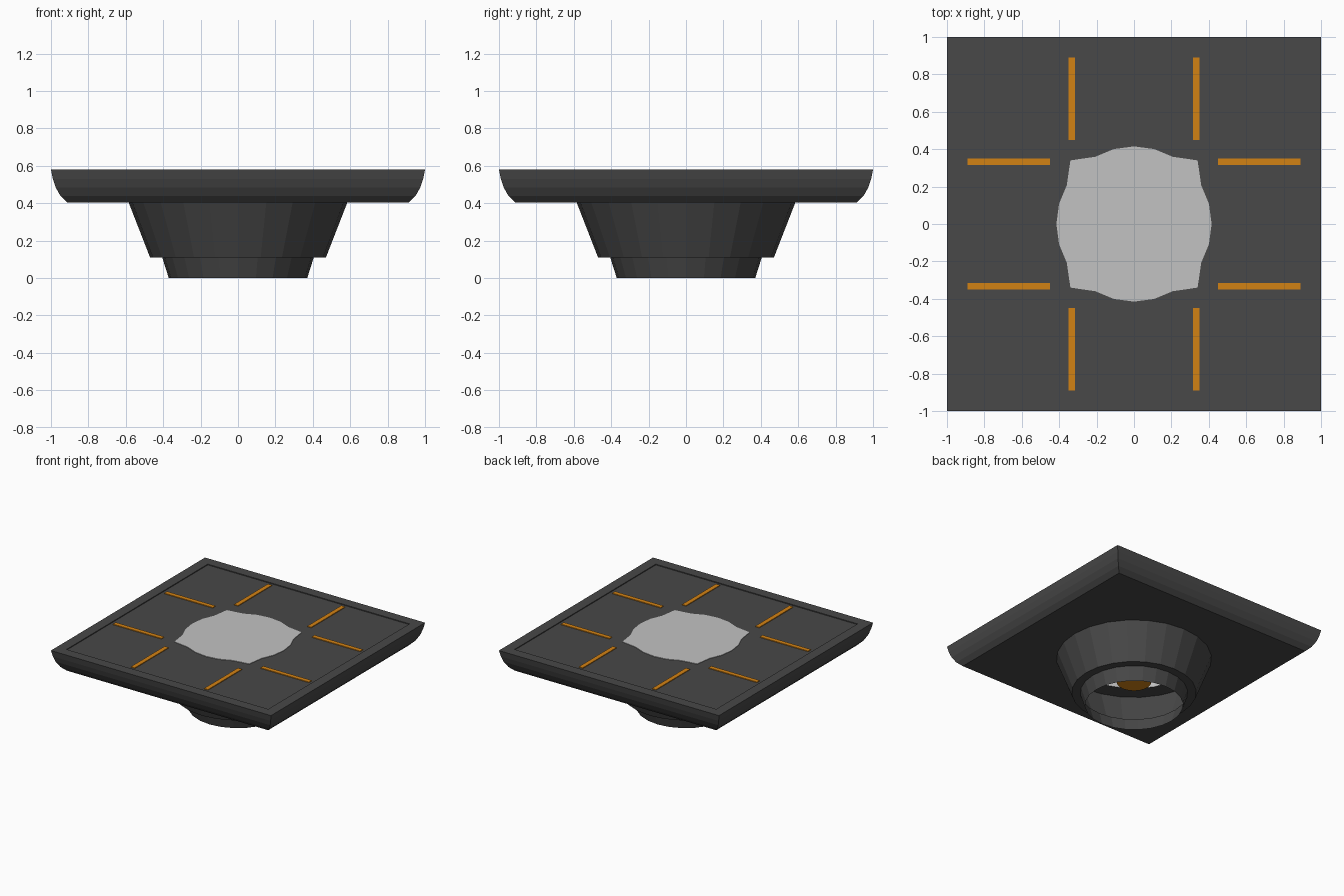
import bpy, bmesh, math

if "Cube" in bpy.data.objects:
    bpy.data.objects.remove(bpy.data.objects["Cube"])

N = 24  # sides of every ring; multiples of 15 degrees also hit the square's corners


def material(name, rgb):
    m = bpy.data.materials.new(name)
    m.diffuse_color = (*rgb, 1)
    m.use_nodes = True
    m.node_tree.nodes["Principled BSDF"].inputs["Base Color"].default_value = m.diffuse_color
    return m


DARK = material("dark_grey", (0.065, 0.065, 0.065))
LIGHT = material("light_grey", (0.54, 0.54, 0.54))
ORANGE = material("orange", (0.65, 0.225, 0.007))


def circle(a, r):
    return r


def square(a, h):
    return h / max(abs(math.cos(a)), abs(math.sin(a)))


def rounded_cross(a, r):
    # circle united with a smaller square: round sides, pointed corners
    return 0.481 if abs(abs(math.sin(2 * a)) - 1) < 1e-4 else r


def loft(name, rings, mat, cap_first=False, cap_last=False):
    """Skin a stack of rings, each given as (shape, size, z)."""
    bm = bmesh.new()
    loops = []
    for shape, size, z in rings:
        loop = []
        for i in range(N):
            a = 2 * math.pi * i / N
            r = shape(a, size)
            loop.append(bm.verts.new((r * math.cos(a), r * math.sin(a), z)))
        loops.append(loop)
    for lo, hi in zip(loops, loops[1:]):
        for i in range(N):
            j = (i + 1) % N
            bm.faces.new((lo[i], lo[j], hi[j], hi[i]))
    if cap_first:
        bm.faces.new(loops[0][::-1])
    if cap_last:
        bm.faces.new(loops[-1])
    me = bpy.data.meshes.new(name)
    bm.to_mesh(me)
    bm.free()
    me.materials.append(mat)
    ob = bpy.data.objects.new(name, me)
    bpy.context.collection.objects.link(ob)
    return ob


# Square plate: underside with round opening, curved edge, rim and shallow recess
loft("square_plate", [
    (circle, 0.45, 0.405), (square, 0.915, 0.405), (square, 0.95, 0.44),
    (square, 0.975, 0.485), (square, 0.99, 0.53), (square, 1.0, 0.58),
    (square, 0.917, 0.58), (square, 0.917, 0.573), (rounded_cross, 0.415, 0.573),
], DARK)

# Hollow tapered body with its stepped lower collar
loft("tapered_body", [
    (circle, 0.37, 0.0), (circle, 0.405, 0.11),
    (circle, 0.47, 0.11), (circle, 0.585, 0.405),
], DARK)

# Light centre panel and the liner below it
loft("centre_panel", [(rounded_cross, 0.415, 0.573), (rounded_cross, 0.415, 0.577)],
     LIGHT, cap_last=True)
loft("inner_liner", [(circle, 0.45, 0.405), (circle, 0.415, 0.573)], LIGHT)

# Orange hub hanging inside the body
loft("hub", [(circle, 0.13, 0.20), (circle, 0.13, 0.24)], ORANGE, True, True)
loft("hub_stem", [(circle, 0.06, 0.24), (circle, 0.06, 0.573)], LIGHT)

# Eight orange stripes, two per side
for k in range(4):
    for s in (-1, 1):
        bpy.ops.mesh.primitive_cube_add(size=1)
        ob = bpy.context.object
        ob.name = "stripe"
        a = k * math.pi / 2
        x, y = 0.67, s * 0.333
        ob.location = (x * math.cos(a) - y * math.sin(a),
                       x * math.sin(a) + y * math.cos(a), 0.575)
        ob.rotation_euler.z = a
        ob.scale = (0.44, 0.036, 0.008)
        ob.data.materials.append(ORANGE)
